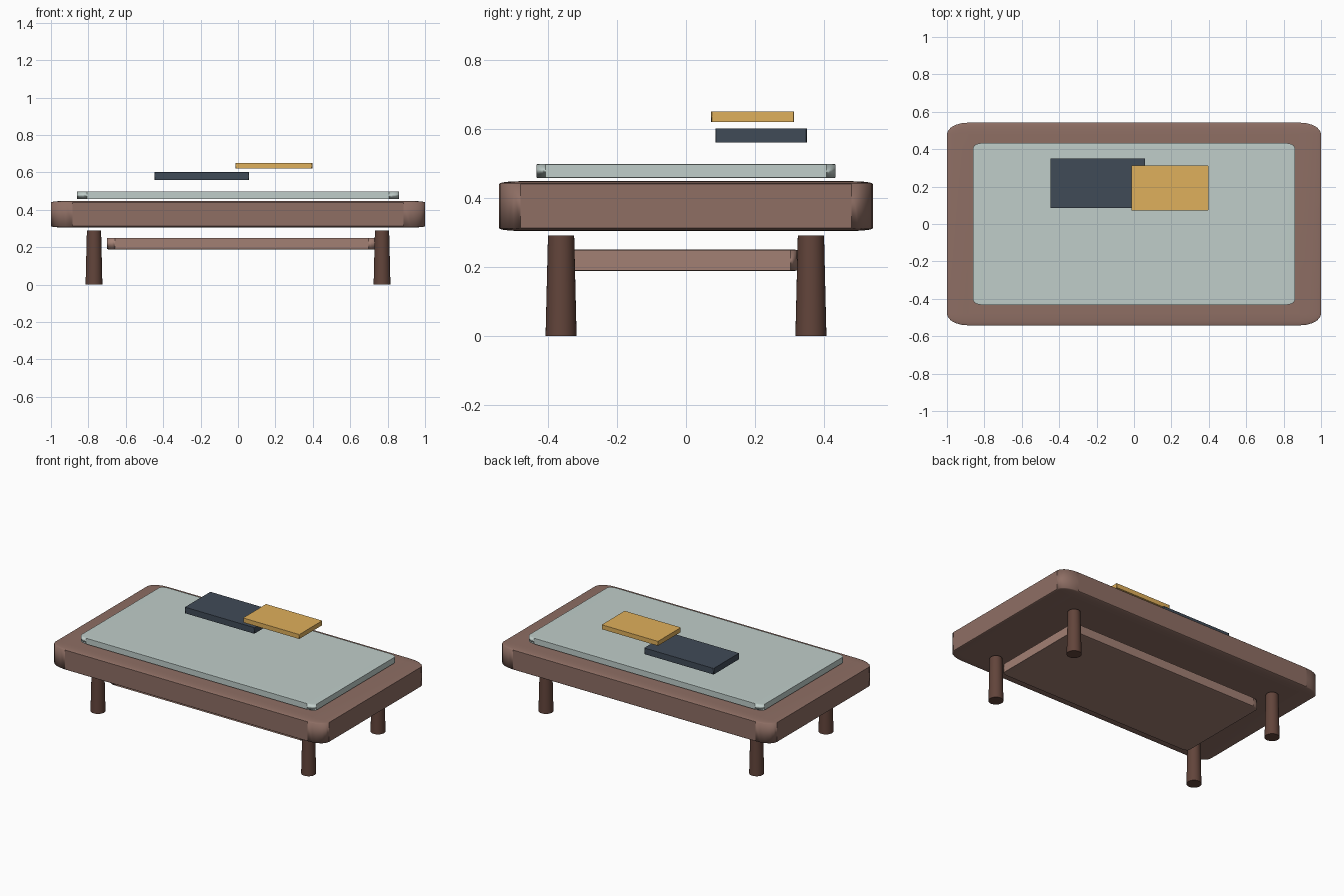
import bpy
import math

if "Cube" in bpy.data.objects:
    bpy.data.objects.remove(bpy.data.objects["Cube"])


def material(name, rgb):
    """Viewport colour from 0-255 sRGB values."""
    mat = bpy.data.materials.new(name)
    mat.diffuse_color = [(c / 255) ** 2.2 for c in rgb] + [1.0]
    mat.use_nodes = True
    mat.node_tree.nodes["Principled BSDF"].inputs["Base Color"].default_value = mat.diffuse_color
    return mat


def finish(obj, name, mat):
    obj.name = name
    obj.data.materials.append(mat)
    bpy.ops.object.shade_smooth_by_angle(angle=math.radians(30))


def slab(name, x, y, z, mat, bevel, segments=4):
    """Rounded board from (min, max) ranges; the bevel stretches with the board."""
    ranges = (x, y, z)
    bpy.ops.mesh.primitive_cube_add(size=1, location=[(a + b) / 2 for a, b in ranges])
    obj = bpy.context.object
    obj.scale = [b - a for a, b in ranges]
    mod = obj.modifiers.new("rounded edges", 'BEVEL')
    mod.width = bevel
    mod.segments = segments
    finish(obj, name, mat)


wood = material("wood", (141, 110, 100))
dark_wood = material("dark wood", (98, 70, 61))
light_wood = material("light wood", (161, 127, 115))
glass = material("pale glass", (190, 204, 200))
navy = material("dark cover", (66, 76, 88))
ochre = material("ochre cover", (222, 174, 92))

# Table top and its glass inlay
slab("table_top", (-1.0, 1.0), (-0.542, 0.542), (0.304, 0.448), wood, 0.057, 5)
slab("glass_panel", (-0.86, 0.86), (-0.433, 0.433), (0.457, 0.498), glass, 0.03)

# Lower shelf, slightly off centre
slab("lower_shelf", (-0.70, 0.74), (-0.343, 0.323), (0.188, 0.25), light_wood, 0.03)

# Books
slab("lower_book", (-0.447, 0.06), (0.085, 0.35), (0.56, 0.601), navy, 0.008, 2)
slab("upper_book", (-0.014, 0.397), (0.073, 0.313), (0.62, 0.65), ochre, 0.008, 2)

# Four legs, a little wider at the foot
for side, sx in (("left", -1), ("right", 1)):
    for end, sy in (("front", -1), ("back", 1)):
        bpy.ops.mesh.primitive_cone_add(vertices=32, radius1=0.045, radius2=0.038, depth=0.29,
                                        location=(0.77 * sx, 0.362 * sy, 0.145))
        finish(bpy.context.object, f"{end}_{side}_leg", dark_wood)
